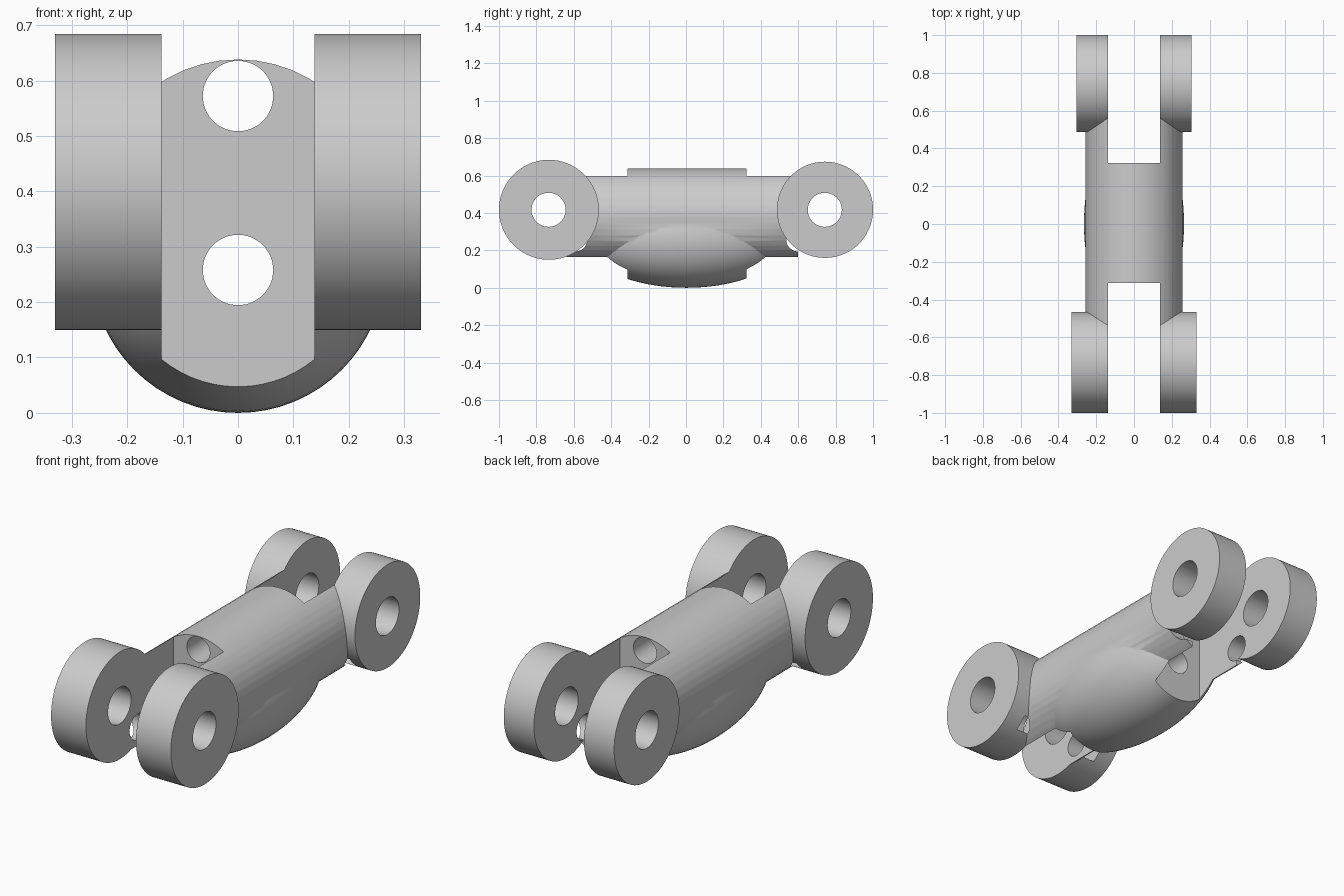
import bpy
from math import radians, pi
from mathutils import Matrix

cube = bpy.data.objects.get("Cube")
if cube:
    bpy.data.objects.remove(cube, do_unlink=True)

grey = bpy.data.materials.new("plain grey")
grey.use_nodes = True
tone = (0.6, 0.6, 0.6, 1)
grey.diffuse_color = tone
grey.node_tree.nodes["Principled BSDF"].inputs["Base Color"].default_value = tone


def finish(name):
    obj = bpy.context.object
    obj.name = name
    obj.data.materials.append(grey)
    return obj


def rod(name, axis, radius, start, end, across, z, sides=64):
    """Cylinder along x or y; across is its place on the other flat axis."""
    mid = (start + end) / 2
    place = (mid, across, z) if axis == "x" else (across, mid, z)
    turn = (0, pi / 2, 0) if axis == "x" else (pi / 2, 0, 0)
    bpy.ops.mesh.primitive_cylinder_add(vertices=sides, radius=radius, depth=end - start,
                                        location=place, rotation=turn)
    return finish(name)


def block(name, x, y0, y1, z):
    bpy.ops.mesh.primitive_cube_add(size=1, location=(0, (y0 + y1) / 2, z))
    obj = finish(name)
    obj.data.transform(Matrix.Diagonal((2 * x, y1 - y0, 2, 1)))
    return obj


def combine(target, tool, operation):
    """Boolean the tool into the target and discard the tool."""
    tool.hide_render = True
    mod = target.modifiers.new(operation.lower(), "BOOLEAN")
    mod.operation = operation
    mod.solver = "EXACT"
    mod.object = tool
    bpy.context.view_layer.objects.active = target
    bpy.ops.object.modifier_apply(modifier=mod.name)
    bpy.data.objects.remove(tool, do_unlink=True)


# round body along y
link = rod("link_body", "y", 0.257, -0.64, 0.6, 0, 0.381, 48)

# bulging belly below the body
bpy.ops.mesh.primitive_uv_sphere_add(segments=64, ring_count=40, radius=1,
                                     location=(0, 0.002, 0.265), rotation=(pi / 2, 0, 0))
belly = finish("belly")
belly.data.transform(Matrix.Diagonal((0.265, 0.265, 0.552, 1)))
combine(link, belly, "UNION")

# eyelet pairs: each starts as one wide drum that the fork slot splits in two
for name, half, radius, y in (("front_eyelets", 0.33, 0.267, -0.733),
                              ("back_eyelets", 0.304, 0.257, 0.743)):
    combine(link, rod(name, "x", radius, -half, half, y, 0.417, 96), "UNION")

# fork slots
for y0, y1 in ((-1.2, -0.312), (0.323, 1.2)):
    combine(link, block("slot_cutter", 0.138, y0, y1, 0.4), "DIFFERENCE")

# pin bores through the eyelets, and shallow cross holes in the arms
for y, hole_y in ((-0.735, -0.592), (0.742, 0.6)):
    combine(link, rod("bore_cutter", "x", 0.091, -0.5, 0.5, y, 0.417), "DIFFERENCE")
    combine(link, rod("cross_cutter", "x", 0.064, -0.24, 0.24, hole_y, 0.258), "DIFFERENCE")

# long holes through the middle web
for z in (0.572, 0.258):
    combine(link, rod("web_cutter", "y", 0.0635, -0.5, 0.5, 0, z), "DIFFERENCE")

# one colour, smooth rounds with crisp edges
link.data.materials.clear()
link.data.materials.append(grey)
for poly in link.data.polygons:
    poly.material_index = 0
bpy.ops.object.select_all(action="DESELECT")
link.select_set(True)
bpy.context.view_layer.objects.active = link
bpy.ops.object.shade_smooth_by_angle(angle=radians(30))
